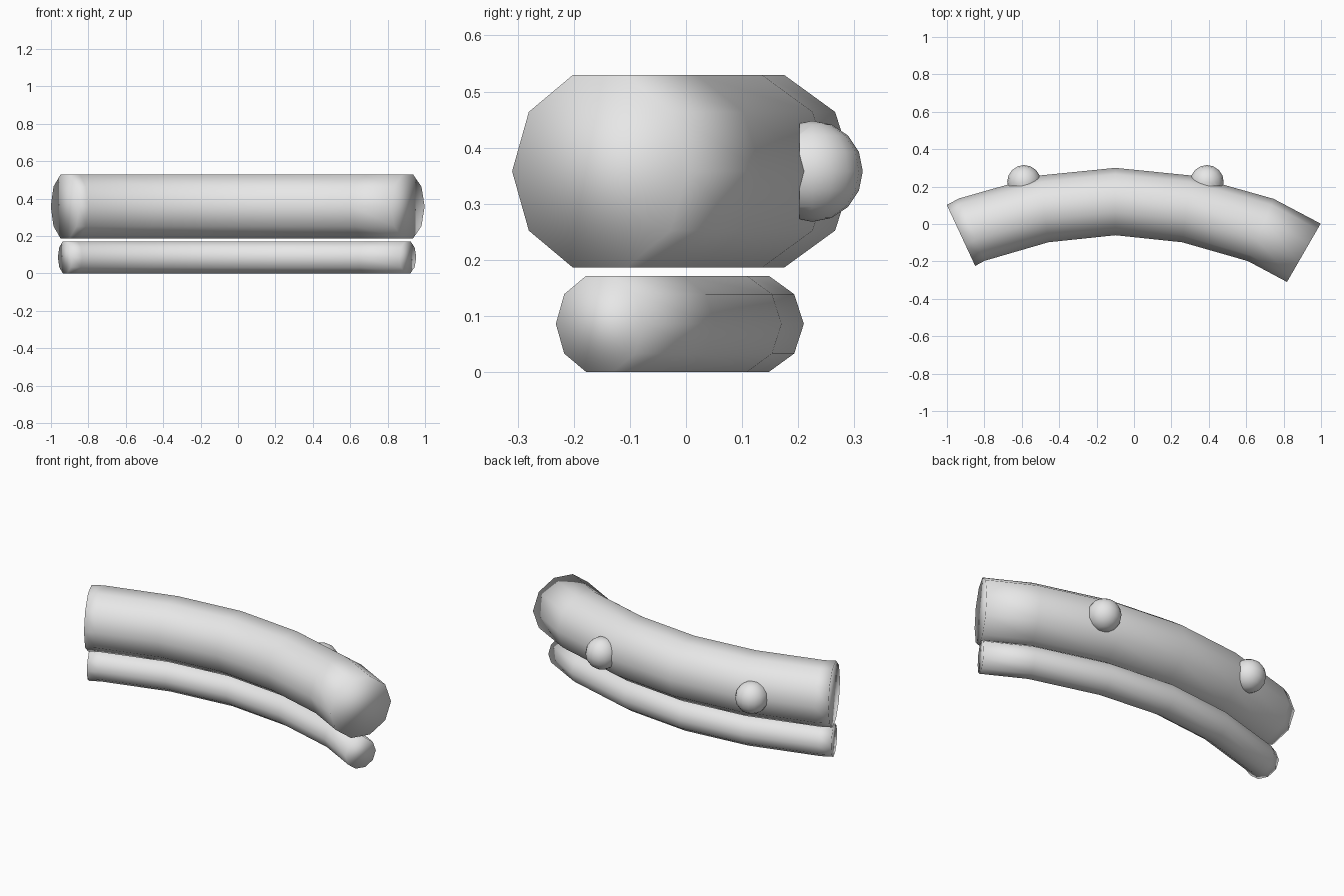
import bpy, bmesh
from math import radians, sin, cos, pi
from mathutils import Vector

cube = bpy.data.objects.get("Cube")
if cube:
    bpy.data.objects.remove(cube, do_unlink=True)

grey = bpy.data.materials.new("light_grey")
grey.use_nodes = True
grey.diffuse_color = (0.8, 0.8, 0.8, 1)
grey.node_tree.nodes["Principled BSDF"].inputs["Base Color"].default_value = (0.8, 0.8, 0.8, 1)

# Bent path shared by both tubes: x, y, turn of the cross-section in degrees
PATH = [(-0.925, -0.061, 25), (-0.867, -0.03, 22), (-0.48, 0.081, 7), (-0.1, 0.12, 0),
        (0.28, 0.081, -7), (0.678, -0.032, -22.4), (0.908, -0.154, -30)]
SIDES = 10


def finish(name, bm):
    bmesh.ops.recalc_face_normals(bm, faces=bm.faces[:])
    for face in bm.faces:
        face.smooth = True
    mesh = bpy.data.meshes.new(name)
    bm.to_mesh(mesh)
    bm.free()
    mesh.materials.append(grey)
    obj = bpy.data.objects.new(name, mesh)
    bpy.context.collection.objects.link(obj)
    return obj


def tube(name, radius, height):
    bm = bmesh.new()
    rings = []
    for x, y, turn in PATH:
        across = Vector((-sin(radians(turn)), cos(radians(turn)), 0))
        ring = []
        for i in range(SIDES):
            a = 2 * pi * i / SIDES
            offset = across * cos(a) + Vector((0, 0, sin(a)))
            ring.append(bm.verts.new(Vector((x, y, height)) + offset * radius))
        rings.append(ring)
    for r0, r1 in zip(rings, rings[1:]):
        for i in range(SIDES):
            j = (i + 1) % SIDES
            bm.faces.new((r0[i], r0[j], r1[j], r1[i]))
    bm.faces.new(rings[0])
    bm.faces.new(rings[-1])
    finish(name, bm)


# Thick upper tube and thin lower tube
tube("upper_tube", 0.18, 0.358)
tube("lower_tube", 0.09, 0.086)

# Rounded knobs on the back, cut flat where they sink into the upper tube
for name, x in (("right_knob", -0.588), ("left_knob", 0.39)):
    bm = bmesh.new()
    bmesh.ops.create_uvsphere(bm, u_segments=16, v_segments=8, radius=0.09)
    bmesh.ops.translate(bm, verts=bm.verts[:], vec=(x, 0.225, 0.358))
    cut = bmesh.ops.bisect_plane(bm, geom=bm.verts[:] + bm.edges[:] + bm.faces[:],
                                 plane_co=(0, 0.202, 0), plane_no=(0, 1, 0), clear_inner=True)
    rim = [g for g in cut["geom_cut"] if isinstance(g, bmesh.types.BMEdge)]
    bmesh.ops.contextual_create(bm, geom=rim)
    knob = finish(name, bm)
    for poly in knob.data.polygons:
        poly.use_smooth = len(poly.vertices) < 6
